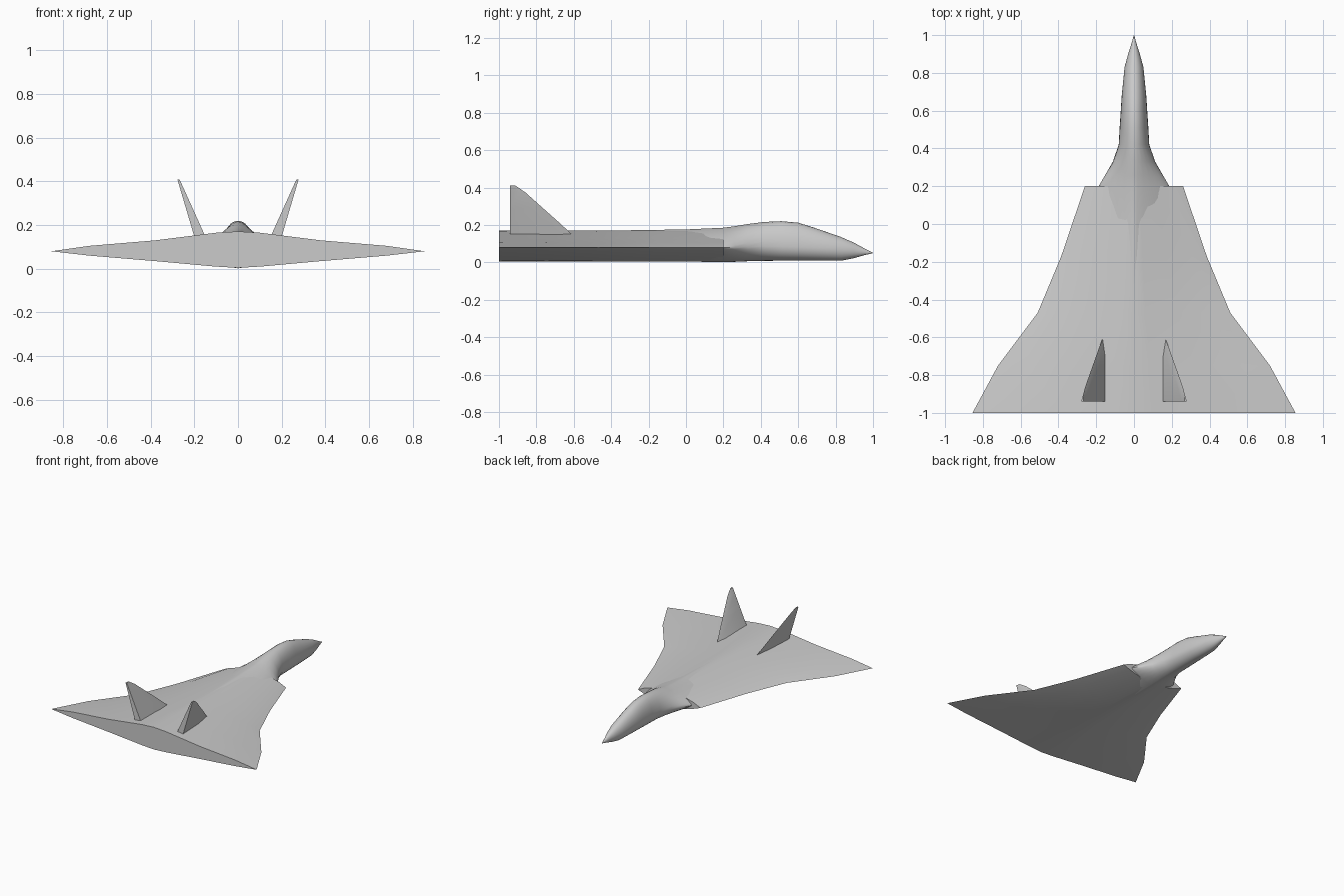
import bpy, bmesh, math

if "Cube" in bpy.data.objects:
    bpy.data.objects.remove(bpy.data.objects["Cube"])


def loft(name, rings, smooth=30):
    """Skin a list of equal-sized closed rings and cap both ends."""
    bm = bmesh.new()
    loops = [[bm.verts.new(p) for p in ring] for ring in rings]
    n = len(loops[0])
    for a, b in zip(loops, loops[1:]):
        for i in range(n):
            j = (i + 1) % n
            bm.faces.new((a[i], a[j], b[j], b[i]))
    bm.faces.new(loops[0])
    bm.faces.new(loops[-1])
    bmesh.ops.recalc_face_normals(bm, faces=bm.faces)
    mesh = bpy.data.meshes.new(name)
    bm.to_mesh(mesh)
    bm.free()
    ob = bpy.data.objects.new(name, mesh)
    bpy.context.collection.objects.link(ob)
    bpy.ops.object.select_all(action='DESELECT')
    ob.select_set(True)
    bpy.context.view_layer.objects.active = ob
    bpy.ops.object.shade_smooth_by_angle(angle=math.radians(smooth))
    return ob


# Wing body: one lens section, stretched sideways along the planform
upper = [(1, .08), (.795, .105), (.445, .13), (.117, .165), (0, .171)]
lower = [(0, .004), (.12, .01), (.43, .034), (.795, .06)]
half = upper + lower
section = half + [(-x, z) for x, z in reversed(half) if x > 0]
# order the points around the outline
section.sort(key=lambda p: math.atan2((p[1] - .08) * 6, p[0]))
planform = [(-1, .855), (-.75, .72), (-.47, .51), (-.17, .385), (.2, .26)]
loft("wing_body", [[(x * w, y, z) for x, z in section] for y, w in planform])


# Forward fuselage: superellipse sections (y, half width, bottom, middle, top, power)
def spow(v, e):
    return math.copysign(abs(v) ** e, v)


stations = [
    (-.4, .20, .010, .08, .170, 1.1),
    (.0, .20, .004, .08, .176, 1.15),
    (.2, .187, .002, .08, .185, 1.3),
    (.26, .152, .003, .08, .193, 1.45),
    (.33, .112, .006, .082, .205, 1.7),
    (.42, .081, .008, .085, .216, 1.9),
    (.51, .076, .009, .085, .220, 2),
    (.60, .070, .009, .082, .212, 2),
    (.68, .065, .009, .078, .187, 2),
    (.83, .050, .009, .068, .135, 2),
    (.90, .031, .023, .062, .104, 2),
    (.96, .012, .040, .054, .071, 2),
    (1.0, .001, .049, .050, .051, 2),
]
rings = []
for y, w, lo, mid, hi, p in stations:
    ring = []
    for i in range(28):
        a = 2 * math.pi * i / 28
        s = spow(math.sin(a), 2 / p)
        ring.append((w * spow(math.cos(a), 2 / p), y,
                     mid + s * (hi - mid if s > 0 else mid - lo)))
    rings.append(ring)
loft("fuselage", rings, 40)

# Canted tail fins: wedge sections (height, leading-edge y)
TRAIL = -.94
for side, name in ((1, "tail_fin_right"), (-1, "tail_fin_left")):
    rings = []
    for z, lead in [(.14, -.6), (.21, -.675), (.29, -.765), (.375, -.86), (.41, -.912)]:
        t = (z - .14) / .27
        inner, outer = .146 + .122 * t, .198 + .08 * t
        thick, chord = outer - inner, lead - TRAIL
        ring = [(inner, TRAIL), (outer, TRAIL),
                (inner + thick * .78, TRAIL + chord * .6),
                (inner + thick * .35, lead),
                (inner + thick * .05, TRAIL + chord * .75)]
        rings.append([(side * x, y, z) for x, y in ring])
    loft(name, rings)
